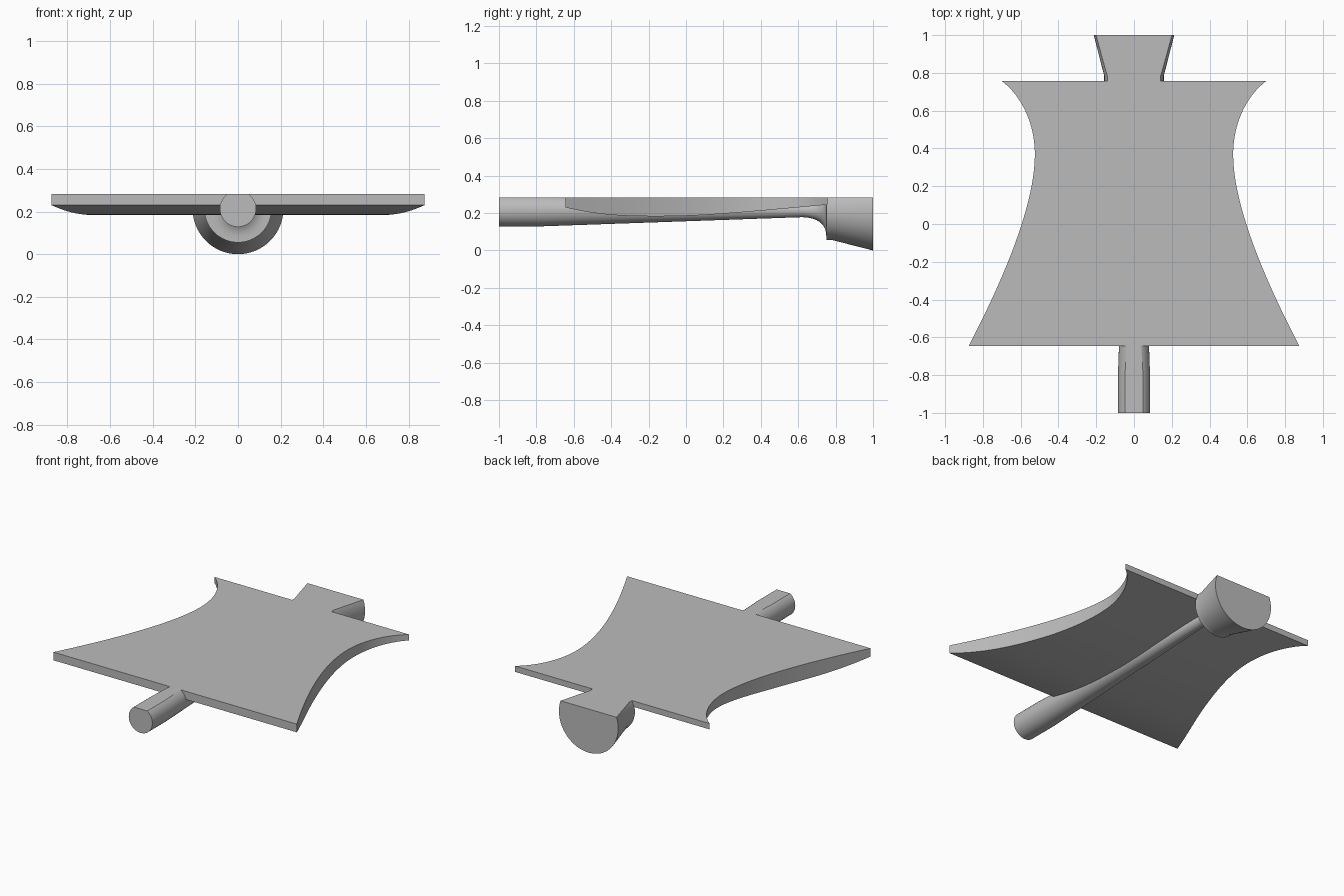
import bpy, bmesh, math
from mathutils import Vector, Matrix
from mathutils.geometry import interpolate_bezier

TOP = 0.283    # height of the flat upper face
AXIS = 0.213   # height of the handle's axis

cube = bpy.data.objects.get("Cube")
if cube:
    bpy.data.objects.remove(cube, do_unlink=True)

grey = bpy.data.materials.new("plain_grey")
grey.use_nodes = True
colour = (0.5, 0.5, 0.5, 1)
grey.diffuse_color = colour
grey.node_tree.nodes["Principled BSDF"].inputs["Base Color"].default_value = colour


def make_object(name, bm):
    bmesh.ops.recalc_face_normals(bm, faces=bm.faces)
    mesh = bpy.data.meshes.new(name)
    bm.to_mesh(mesh)
    bm.free()
    mesh.materials.append(grey)
    ob = bpy.data.objects.new(name, mesh)
    bpy.context.collection.objects.link(ob)
    return ob


def bezier(points, steps):
    a, b, c, d = [Vector((*p, 0)) for p in points]
    return [(p.x, p.y) for p in interpolate_bezier(a, b, c, d, steps)]


def lookup(curve, y):
    for (y0, z0), (y1, z1) in zip(curve, curve[1:]):
        if y <= y1:
            return z0 + (z1 - z0) * (y - y0) / (y1 - y0)
    return curve[-1][1]


# Flared plate: waisted outline (half width, y) and curved underside (y, z)
outline = bezier([(0.70, 0.757), (0.58, 0.665), (0.525, 0.51), (0.525, 0.37)], 20)
outline += bezier([(0.525, 0.37), (0.525, 0.10), (0.69, -0.29), (0.875, -0.645)], 28)[1:]
under = bezier([(-0.645, 0.23), (-0.45, 0.183), (-0.3, 0.182), (-0.1, 0.183)], 24)
under += bezier([(-0.1, 0.183), (0.1, 0.184), (0.4, 0.212), (0.757, 0.245)], 24)[1:]

bm = bmesh.new()
rows = []
for w, y in outline:
    z = lookup(under, y)
    rows.append([bm.verts.new(p) for p in
                 ((-w, y, z), (w, y, z), (w, y, TOP + 0.2), (-w, y, TOP + 0.2))])
for r, s in zip(rows, rows[1:]):
    for i in range(4):
        j = (i + 1) % 4
        bm.faces.new((r[i], r[j], s[j], s[i]))
bm.faces.new(rows[0])
bm.faces.new(rows[-1])
plate = make_object("plate", bm)

# Turned handle: grip, tapering shaft, fillet and flared head (y, radius)
profile = [(-1, 0), (-1, 0.085), (-0.8, 0.085)]
profile += bezier([(0.62, 0.035), (0.70, 0.036), (0.75, 0.07), (0.75, 0.135)], 14)
profile += [(0.75, 0.158), (0.785, 0.158), (1, 0.213), (1, 0)]
bm = bmesh.new()
verts = [bm.verts.new((r, y, AXIS)) for y, r in profile]
edges = [bm.edges.new(pair) for pair in zip(verts, verts[1:])]
bmesh.ops.spin(bm, geom=verts + edges, cent=(0, 0, AXIS), axis=(0, 1, 0),
               angle=math.tau, steps=64, use_merge=True)
bmesh.ops.remove_doubles(bm, verts=bm.verts, dist=0.0001)
handle = make_object("handle", bm)

# Join plate and handle into one solid
join = plate.modifiers.new("join", "BOOLEAN")
join.operation = "UNION"
join.solver = "EXACT"
join.object = handle
bpy.ops.object.select_all(action="DESELECT")
bpy.context.view_layer.objects.active = plate
plate.select_set(True)
bpy.ops.object.modifier_apply(modifier="join")
bpy.data.objects.remove(handle, do_unlink=True)

# Slice everything level to leave the flat upper face
bm = bmesh.new()
bm.from_mesh(plate.data)
cut = bmesh.ops.bisect_plane(bm, geom=bm.verts[:] + bm.edges[:] + bm.faces[:],
                             plane_co=(0, 0, TOP), plane_no=(0, 0, 1), clear_outer=True)
rim = [e for e in bm.edges if e.is_boundary and all(abs(v.co.z - TOP) < 0.001 for v in e.verts)]
bmesh.ops.holes_fill(bm, edges=rim, sides=0)
bmesh.ops.recalc_face_normals(bm, faces=bm.faces)
bm.to_mesh(plate.data)
bm.free()
plate.name = "plate_with_handle"
bpy.ops.object.shade_smooth_by_angle(angle=math.radians(30))
